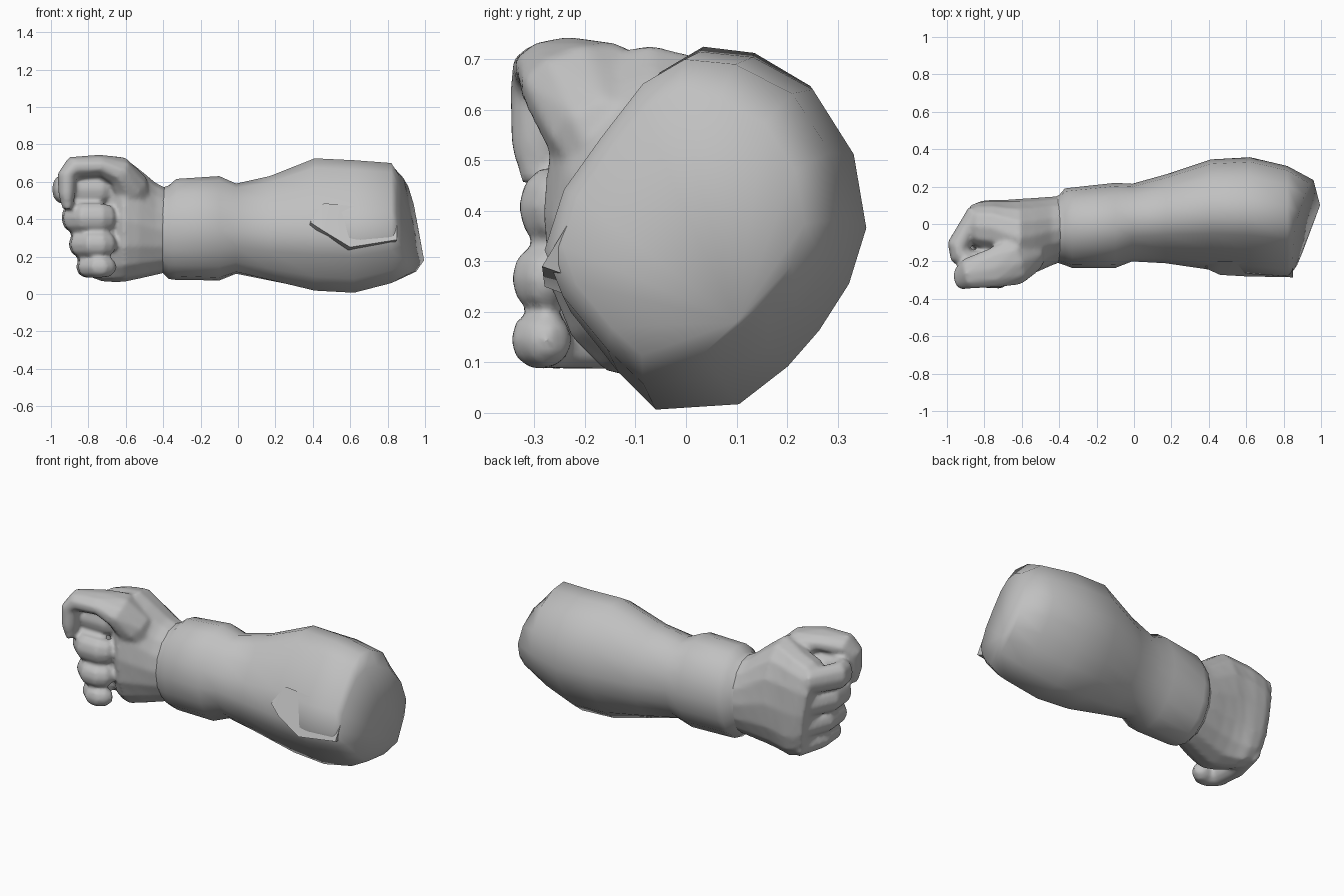
import bpy, bmesh
from math import sin, cos, pi, radians, copysign
from mathutils import Vector

old = bpy.data.objects.get("Cube")
if old:
    bpy.data.objects.remove(old, do_unlink=True)

grey = bpy.data.materials.new("plain_grey")
grey.use_nodes = True
colour = (0.53, 0.53, 0.53, 1)
grey.diffuse_color = colour
grey.node_tree.nodes["Principled BSDF"].inputs["Base Color"].default_value = colour


def loft(name, rings, tip=None, smooth=60):
    """Skin a row of point rings, closing the end with a cap or a tip."""
    bm = bmesh.new()
    rows = [[bm.verts.new(p) for p in ring] for ring in rings]
    n = len(rows[0])
    for a, b in zip(rows, rows[1:]):
        for i in range(n):
            j = (i + 1) % n
            bm.faces.new((a[i], a[j], b[j], b[i]))
    bm.faces.new(rows[0])
    if tip:
        apex = bm.verts.new(tip)
        for i in range(n):
            bm.faces.new((rows[-1][i], rows[-1][(i + 1) % n], apex))
    else:
        bm.faces.new(rows[-1])
    bmesh.ops.recalc_face_normals(bm, faces=bm.faces)
    me = bpy.data.meshes.new(name)
    bm.to_mesh(me)
    bm.free()
    me.materials.append(grey)
    ob = bpy.data.objects.new(name, me)
    bpy.context.collection.objects.link(ob)
    bpy.ops.object.select_all(action='DESELECT')
    ob.select_set(True)
    bpy.context.view_layer.objects.active = ob
    bpy.ops.object.shade_smooth_by_angle(angle=radians(smooth))
    return ob


# Unit outlines as (y, z): forearm muscle, plain oval, boxy palm
muscle = ((1, 0.02), (0.92, 0.43), (0.66, 0.79), (0.28, 0.97),
          (-0.06, 1), (-0.34, 0.85), (-0.62, 0.52), (-0.87, 0.2),
          (-1, -0.17), (-0.88, -0.45), (-0.58, -0.78), (-0.34, -0.99),
          (0.19, -0.96), (0.5, -0.75), (0.7, -0.55), (0.89, -0.29))
oval = [(cos(2 * pi * i / 16), sin(2 * pi * i / 16)) for i in range(16)]
palm = [[copysign(abs(v) ** 0.72, v) for v in p] for p in oval]


def section(outline, x, y0, y1, z0, z1, blend=0, lean_y=0, lean_z=0):
    """Cross-section across x, blended from oval to the given outline."""
    ring = []
    for o, m in zip(oval, outline):
        dy = (o[0] + (m[0] - o[0]) * blend) * (y1 - y0) / 2
        dz = (o[1] + (m[1] - o[1]) * blend) * (z1 - z0) / 2
        ring.append((x + lean_y * dy + lean_z * dz,
                     (y0 + y1) / 2 + dy, (z0 + z1) / 2 + dz))
    return ring


def tube(name, path, radii, ref, sides=10):
    """Tapered tube along a path; radii are (across, along ref)."""
    pts = [Vector(p) for p in path]
    rings = []
    for i, p in enumerate(pts):
        t = (pts[min(i + 1, len(pts) - 1)] - pts[max(i - 1, 0)]).normalized()
        side = t.cross(Vector(ref)).normalized()
        up = side.cross(t)
        r, h = radii[i]
        rings.append([p + side * r * cos(2 * pi * k / sides)
                      + up * h * sin(2 * pi * k / sides) for k in range(sides)])
    return loft(name, rings, smooth=75)


# Cuffed wrist, forearm and slanted elbow end
loft("forearm", [section(muscle, *s) for s in (
    (-0.42, -0.20, 0.145, 0.12, 0.56),
    (-0.40, -0.21, 0.155, 0.11, 0.57),
    (-0.37, -0.22, 0.19, 0.08, 0.58),
    (-0.33, -0.235, 0.195, 0.075, 0.615),
    (-0.10, -0.235, 0.22, 0.07, 0.63, 0.2),
    (-0.01, -0.20, 0.215, 0.105, 0.59, 0.3),
    (0.17, -0.21, 0.265, 0.065, 0.63, 0.6),
    (0.41, -0.245, 0.345, 0.012, 0.725, 0.9),
    (0.62, -0.265, 0.357, 0.003, 0.715, 1),
    (0.82, -0.28, 0.31, 0.055, 0.70, 1),
    (0.905, -0.245, 0.235, 0.11, 0.63, 0.9, 0.23, -0.15),
)], tip=(0.995, 0.1, 0.18))

# Skin fold on the front of the forearm, overhanging at its lower lip
fold = []
for x, y, z, rise in ((0.39, -0.24, 0.38, 0.03), (0.46, -0.272, 0.335, 0.15),
                      (0.60, -0.28, 0.25, 0.22), (0.85, -0.285, 0.29, 0.14)):
    fold.append([(x, y, z), (x, -0.2, z + rise), (x - 0.02, -0.2, z - 0.03)])
loft("skin_fold", fold, smooth=40)

# Palm and back of the hand
hand = loft("hand", [section(palm, *s) for s in (
    (-0.86, -0.11, 0.105, 0.13, 0.62, 0.9, 0, -0.15),
    (-0.81, -0.15, 0.125, 0.085, 0.66, 0.9, 0, -0.12),
    (-0.74, -0.17, 0.13, 0.065, 0.69, 0.8, 0, -0.05),
    (-0.67, -0.24, 0.13, 0.062, 0.715, 0.6),
    (-0.61, -0.285, 0.135, 0.063, 0.73, 0.4),
    (-0.53, -0.262, 0.14, 0.08, 0.67, 0.2),
    (-0.44, -0.222, 0.147, 0.1, 0.595),
    (-0.38, -0.20, 0.15, 0.115, 0.565),
)])
digits = []

# Four curled fingers: centre height, half height, front depth, set-back
for name, z, h, f, dx in (("index_finger", 0.56, 0.08, -0.20, 0.0),
                          ("middle_finger", 0.408, 0.079, -0.27, 0.055),
                          ("ring_finger", 0.266, 0.071, -0.285, 0.095),
                          ("little_finger", 0.145, 0.06, -0.29, 0.135)):
    path = [(-0.70, 0.0, z), (-0.855 + dx * 0.6, 0.042, z), (-0.94 + dx, -0.12, z),
            (-0.93 + dx, f + 0.04, z), (-0.88 + dx, f, z),
            (-0.73, f, z), (-0.69, f + 0.02, z), (-0.665, f + 0.04, z)]
    digits.append(tube(
        name, path, [(0.03, h * 0.7), (0.06, h * 0.9), (0.062, h), (0.062, h),
                     (0.062, h), (0.062, h), (0.052, h * 0.9), (0.03, h * 0.5)],
        (0, 0, 1)))

# Thumb bridging over the fist, its tip hanging down at the front
digits.append(tube(
    "thumb",
    [(-0.50, -0.10, 0.43), (-0.58, -0.16, 0.56), (-0.65, -0.205, 0.66),
     (-0.75, -0.235, 0.685), (-0.885, -0.265, 0.675), (-0.915, -0.28, 0.63),
     (-0.915, -0.285, 0.53), (-0.91, -0.285, 0.455)],
    [(0.06, 0.08), (0.11, 0.12), (0.085, 0.13), (0.06, 0.11), (0.06, 0.085),
     (0.052, 0.072), (0.045, 0.064), (0.028, 0.042)], (0, 1, 0)))

# Fuse palm and digits into one softly webbed fist
for ob in digits + [hand]:
    ob.select_set(True)
bpy.context.view_layer.objects.active = hand
bpy.ops.object.join()
fuse = hand.modifiers.new("fuse", 'REMESH')
fuse.mode = 'VOXEL'
fuse.voxel_size = 0.012
fuse.use_smooth_shade = True
soften = hand.modifiers.new("soften", 'SMOOTH')
soften.factor = 0.5
soften.iterations = 5
